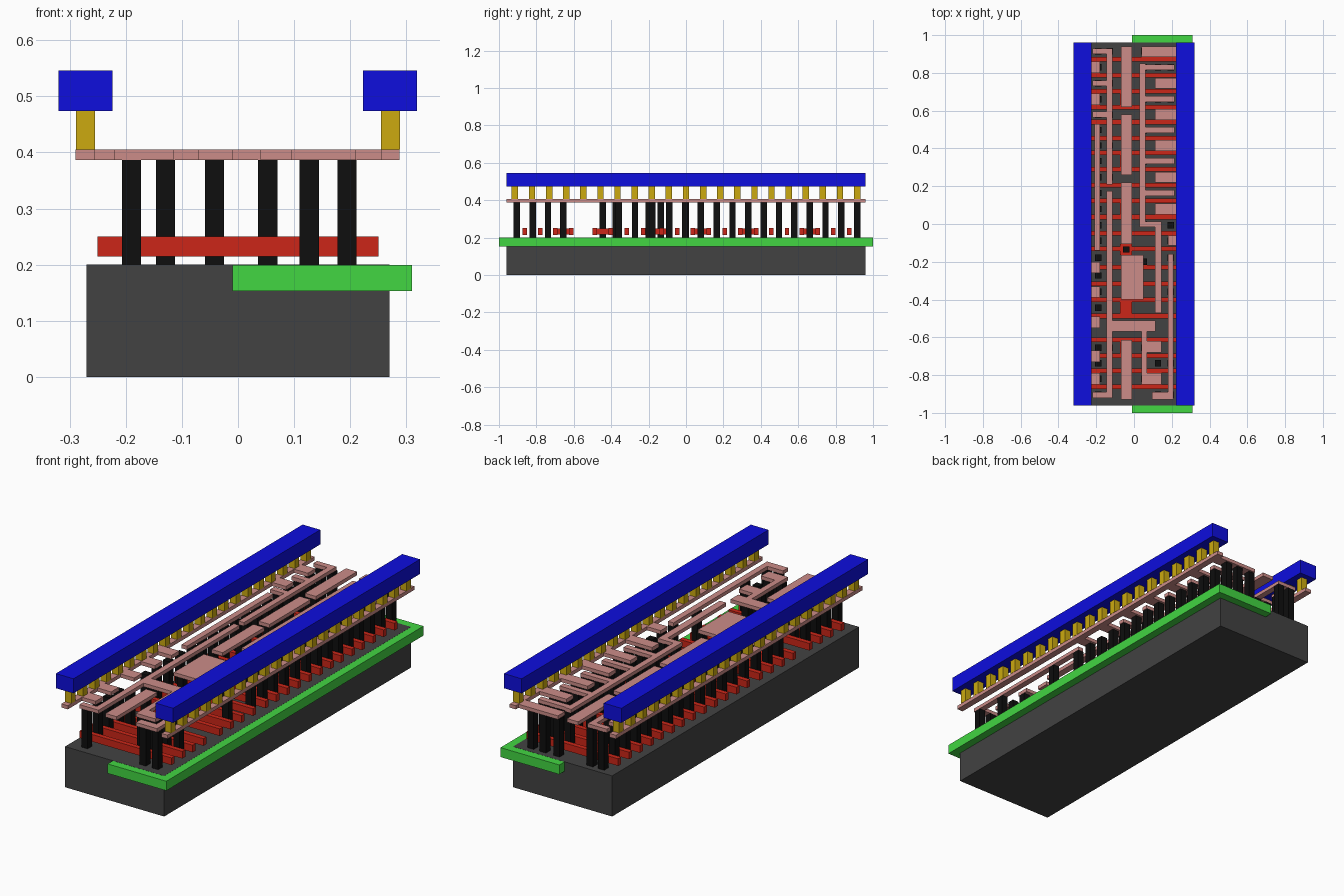
import bpy, bmesh


def lin(c):
    return c / 12.92 if c <= 0.04045 else ((c + 0.055) / 1.055) ** 2.4


def material(name, rgb):
    m = bpy.data.materials.new(name)
    m.diffuse_color = (*[lin(c / 255) for c in rgb], 1)
    return m


def layer(name, rects, z0, z1, mat):
    """One mesh of boxes; each rect is x0, x1, y0, y1."""
    bm = bmesh.new()
    for x0, x1, y0, y1 in rects:
        vs = bmesh.ops.create_cube(bm, size=1)["verts"]
        for v in vs:
            v.co = ((x0 + x1) / 2 + v.co.x * (x1 - x0),
                    (y0 + y1) / 2 + v.co.y * (y1 - y0),
                    (z0 + z1) / 2 + v.co.z * (z1 - z0))
    me = bpy.data.meshes.new(name)
    bm.to_mesh(me)
    bm.free()
    me.materials.append(mat)
    ob = bpy.data.objects.new(name, me)
    bpy.context.collection.objects.link(ob)
    return ob


def square(x, y, w=0.034):
    return (x - w / 2, x + w / 2, y - w / 2, y + w / 2)


grey = material("dark_grey", (66, 66, 66))
green = material("green", (66, 214, 66))
red = material("red", (204, 38, 24))
black = material("black", (14, 14, 14))
pink = material("pink", (204, 140, 136))
gold = material("gold", (204, 170, 16))
blue = material("blue", (14, 14, 222))

# substrate and well
layer("substrate", [(-0.27, 0.27, -0.96, 0.96)], 0, 0.2, grey)
layer("well", [(-0.01, 0.31, -1, 1)], 0.153, 0.1995, green)

# gate bars, with pads joining them under the centre contacts
gates = [0.873, 0.788, 0.704, 0.619, 0.54, 0.455, 0.376, 0.291, 0.206, 0.122,
         0.037, -0.048, -0.13, -0.228, -0.317, -0.402, -0.487, -0.614,
         -0.698, -0.778, -0.862]
layer("gate_bars", [(-0.25, 0.25, y - 0.012, y + 0.012) for y in gates],
      0.215, 0.25, red)
pads = [(0.62, 0.70), (0.29, 0.375), (0.04, 0.12), (-0.165, -0.105),
        (-0.49, -0.39), (-0.70, -0.615)]
layer("gate_pads", [(-0.073, -0.01, a, b) for a, b in pads], 0.216, 0.249, red)

# contact row positions: midway between gates
mids = [0.915] + [(a + b) / 2 for a, b in zip(gates, gates[1:])] + [-0.905]
even, odd = mids[0::2], mids[1::2]

# contact posts
posts = [square(-0.042, y) for y in (0.66, 0.333, 0.08, -0.135, -0.375, -0.656)]
posts += [square(-0.19, y) for y in mids if y != mids[17]]
posts += [square(-0.129, y) for y in even if y > 0.2 or y < -0.5][:6]
posts += [square(0.053, y) for y in (0.915, 0.83, 0.66, 0.497, 0.333, 0.164, 0.0,
                                     -0.2, -0.656, -0.82)]
for y in mids:
    if abs(y + 0.55) > 0.04:
        if y > -0.05 or y < -0.6:
            posts.append(square(0.127, y))
        if y > -0.13 or y in odd or y == mids[-1]:
            posts.append(square(0.194, y))
layer("contact_posts", posts, 0.2, 0.387, black)

# metal: supply rails
metal = [(-0.29, -0.255, -0.96, 0.96), (0.255, 0.288, -0.96, 0.96)]
# metal: tabs from the rails
metal += [(-0.26, -0.18, y - 0.03, y + 0.03) for y in (0.83, 0.66)]
metal += [(-0.26, -0.18, y - 0.03, y + 0.03) for y in (-0.23, -0.36, -0.52, -0.70, -0.82)]
metal += [(0.11, 0.26, y - 0.028, y + 0.028) for y in even[1:6]]
metal += [(0.04, 0.26, 0.885, 0.94), (0.18, 0.26, -0.115, -0.06)]
# metal: left routing strips
metal += [(-0.145, -0.115, 0.21, 0.93), (-0.22, -0.145, 0.90, 0.93),
          (-0.22, -0.145, 0.73, 0.76), (-0.22, -0.145, 0.565, 0.595),
          (-0.21, -0.18, -0.14, 0.53),
          (-0.145, -0.115, -0.92, 0.175), (-0.22, -0.145, -0.92, -0.89)]
# metal: gate straps in the centre
metal += [(-0.07, -0.01, 0.62, 0.94), (-0.07, -0.01, 0.26, 0.58),
          (-0.07, -0.01, -0.105, 0.22), (-0.07, 0.05, -0.40, -0.165),
          (-0.07, -0.01, -0.93, -0.615)]
# metal: right comb and its tail
metal += [(0.03, 0.06, -0.016, 0.85), (0.06, 0.145, -0.016, 0.014),
          (0.11, 0.145, -0.47, -0.016)]
metal += [(0.06, 0.215, y - 0.015, y + 0.015) for y in odd[:5]]
# metal: front cross link and its fork
metal += [(-0.115, 0.115, -0.57, -0.51), (0.04, 0.07, -0.85, -0.57),
          (0.07, 0.145, -0.68, -0.62), (0.07, 0.145, -0.85, -0.79)]
# metal: right output strip
metal += [(0.18, 0.21, -0.93, -0.16), (0.095, 0.18, -0.93, -0.89)]
layer("metal_tracks", metal, 0.387, 0.405, pink)

# vias and top power bars on both sides
vias = [square(s * 0.272, i * 0.0915, 0.034) for s in (-1, 1) for i in range(-10, 11)]
layer("vias", vias, 0.405, 0.475, gold)
for name, x in (("left_power_bar", -0.272), ("right_power_bar", 0.271)):
    layer(name, [(x - 0.048, x + 0.048, -0.96, 0.96)], 0.474, 0.546, blue)
